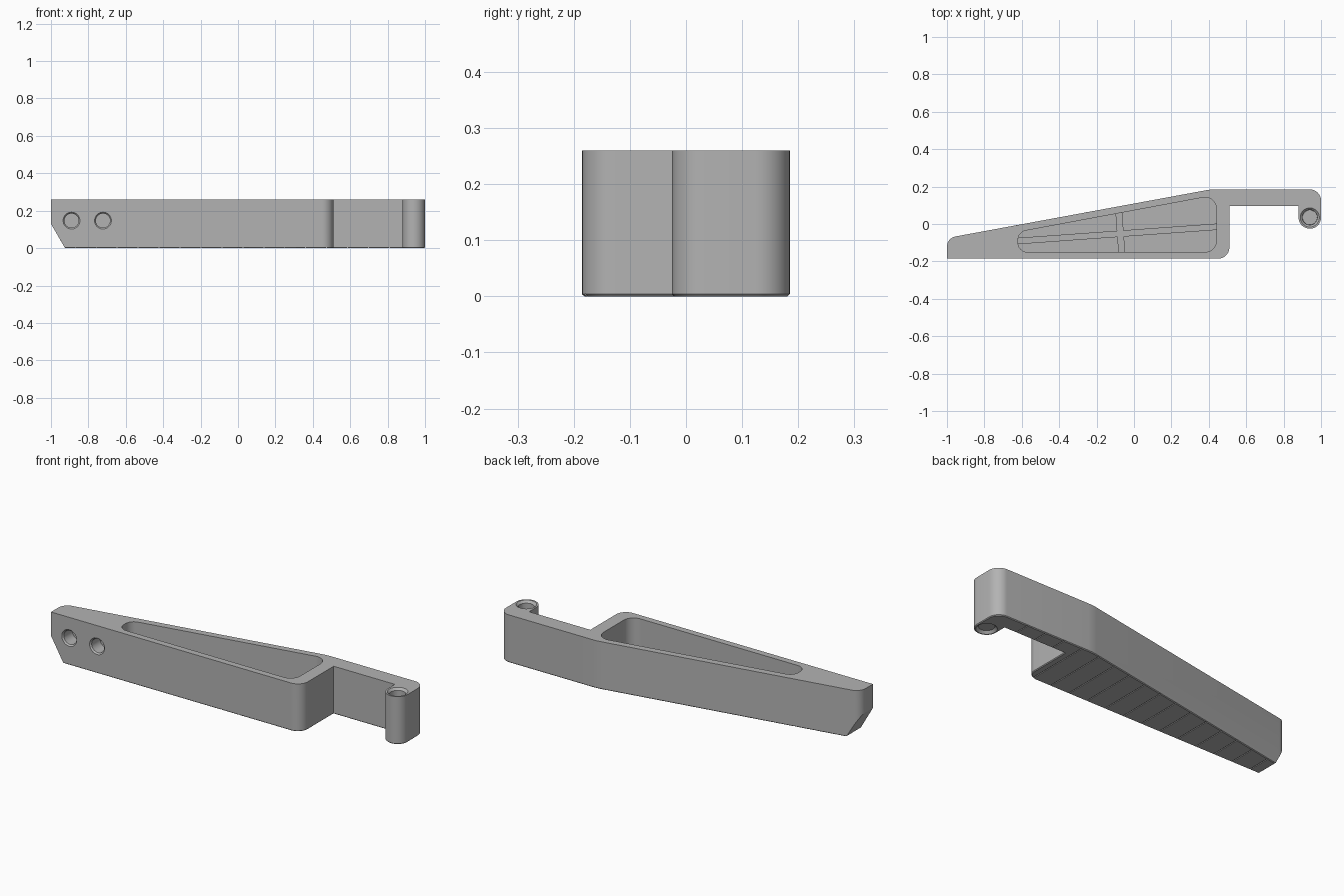
import bpy, bmesh, math
from mathutils import Vector, Matrix

cube = bpy.data.objects.get("Cube")
if cube:
    bpy.data.objects.remove(cube, do_unlink=True)

HEIGHT = 0.26
FLOOR = 0.03

grey = bpy.data.materials.new("plain grey")
grey.use_nodes = True
colour = (0.45, 0.45, 0.45, 1)
grey.diffuse_color = colour
grey.node_tree.nodes["Principled BSDF"].inputs["Base Color"].default_value = colour


def rounded(corners, steps=10):
    """Turn (x, y, radius) corners into an outline with arcs."""
    out = []
    for i, (x, y, r) in enumerate(corners):
        p = Vector((x, y))
        if r == 0:
            out.append(p)
            continue
        a = (Vector(corners[i - 1][:2]) - p).normalized()
        b = (Vector(corners[(i + 1) % len(corners)][:2]) - p).normalized()
        half = a.angle(b) / 2
        centre = p + (a + b).normalized() * r / math.sin(half)
        start = p + a * r / math.tan(half) - centre
        turn = start.angle_signed(p + b * r / math.tan(half) - centre)
        for k in range(steps + 1):
            out.append(centre + Matrix.Rotation(-turn * k / steps, 2) @ start)
    return out


def prism(bm, outline, z0, z1):
    face = bm.faces.new([bm.verts.new((p.x, p.y, z0)) for p in outline])
    top = bmesh.ops.extrude_face_region(bm, geom=[face])["geom"]
    verts = [v for v in top if isinstance(v, bmesh.types.BMVert)]
    bmesh.ops.translate(bm, verts=verts, vec=(0, 0, z1 - z0))
    bmesh.ops.recalc_face_normals(bm, faces=bm.faces)


def add_object(name, bm):
    mesh = bpy.data.meshes.new(name)
    bmesh.ops.recalc_face_normals(bm, faces=bm.faces)
    bm.to_mesh(mesh)
    bm.free()
    mesh.materials.append(grey)
    ob = bpy.data.objects.new(name, mesh)
    bpy.context.collection.objects.link(ob)
    return ob


def add_box(bm, centre, size, angle=0):
    m = (Matrix.Translation(centre) @ Matrix.Rotation(angle, 4, 'Z')
         @ Matrix.Diagonal((*size, 1)))
    bmesh.ops.create_cube(bm, size=1, matrix=m)


def cut(target, bm):
    cutter = add_object("cutter", bm)
    cutter.hide_render = True
    mod = target.modifiers.new("cut", 'BOOLEAN')
    mod.operation = 'DIFFERENCE'
    mod.solver = 'EXACT'
    mod.object = cutter
    bpy.context.view_layer.objects.active = target
    bpy.ops.object.modifier_apply(modifier=mod.name)
    bpy.data.objects.remove(cutter, do_unlink=True)


def cut_cone(target, start, direction, r0, r1, depth):
    """Round cut that starts at a point and runs along a direction."""
    d = Vector(direction)
    bm = bmesh.new()
    m = (Matrix.Translation(Vector(start) + d * depth / 2)
         @ d.to_track_quat('Z', 'Y').to_matrix().to_4x4())
    bmesh.ops.create_cone(bm, cap_ends=True, segments=40, radius1=r0,
                          radius2=r1, depth=depth, matrix=m)
    cut(target, bm)


# Lever body with arm and pivot eye
body_outline = rounded([
    (-1, -0.185, 0), (0.51, -0.185, 0.06), (0.51, 0.097, 0),
    (0.88, 0.097, 0), (0.88, -0.025, 0.0595), (1, -0.025, 0.0595),
    (1, 0.185, 0.06), (0.41, 0.185, 0.3), (-1, -0.075, 0.055)])
bm = bmesh.new()
prism(bm, body_outline, 0, HEIGHT)

# Slanted lower corner at the narrow end
bmesh.ops.bisect_plane(bm, geom=bm.verts[:] + bm.edges[:] + bm.faces[:],
                       plane_co=(-0.925, 0, 0), plane_no=(-0.13, 0, -0.075),
                       clear_outer=True)
bmesh.ops.holes_fill(bm, edges=[e for e in bm.edges if e.is_boundary])

# Fine chamfer round the underside
bottom = [e for e in bm.edges if all(abs(v.co.z) < 1e-4 for v in e.verts)]
bmesh.ops.bevel(bm, geom=bottom, offset=0.004, segments=1, affect='EDGES')
body = add_object("lever_body", bm)

# Pocket in the top
bm = bmesh.new()
prism(bm, rounded([(-0.62, -0.15, 0.05), (0.44, -0.15, 0.06),
                   (0.44, 0.155, 0.06), (-0.62, -0.043, 0.05)]),
      FLOOR, HEIGHT + 0.1)
cut(body, bm)

# Shallow grooves across the underside
bm = bmesh.new()
for i in range(16):
    add_box(bm, (-0.87 + i * 0.112, 0, 0), (0.005, 0.6, 0.008))
cut(body, bm)

# Two countersunk blind holes in the front
for x in (-0.89, -0.722):
    cut_cone(body, (x, -0.2, 0.147), (0, 1, 0), 0.038, 0.038, 0.095)
    cut_cone(body, (x, -0.186, 0.147), (0, 1, 0), 0.046, 0.037, 0.01)

# Pivot hole, countersunk at both ends
cut_cone(body, (0.94, 0.035, -0.1), (0, 0, 1), 0.04, 0.04, 0.5)
cut_cone(body, (0.94, 0.035, HEIGHT + 0.001), (0, 0, -1), 0.052, 0.039, 0.014)
cut_cone(body, (0.94, 0.035, -0.001), (0, 0, 1), 0.052, 0.039, 0.014)

# Crossed stiffening ribs on the pocket floor
tilt = math.atan2(0.076, 1.06)
rib_top = 0.08
for name, centre, size in (
        ("long_rib", (-0.09, -0.053), (1.09, 0.034)),
        ("cross_rib", (-0.073, -0.05), (0.036, 0.23))):
    bm = bmesh.new()
    add_box(bm, (*centre, (0.02 + rib_top) / 2), (*size, rib_top - 0.02), tilt)
    add_object(name, bm)

# Smooth the curved walls and keep the edges crisp
bpy.ops.object.select_all(action='DESELECT')
body.select_set(True)
bpy.context.view_layer.objects.active = body
bpy.ops.object.shade_smooth_by_angle(angle=math.radians(25))
